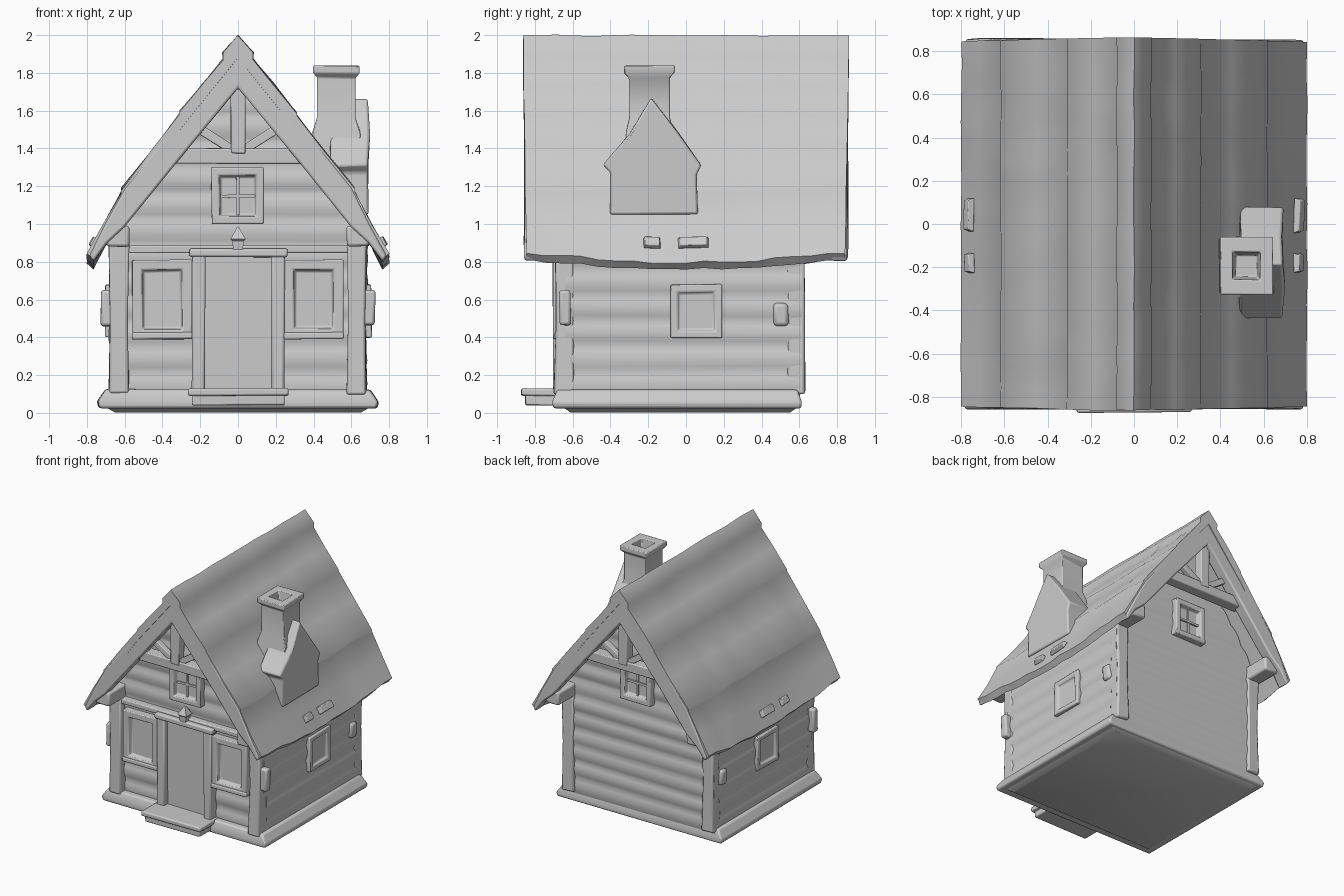
import bpy, bmesh, math
from mathutils import Vector, Matrix, noise

if "Cube" in bpy.data.objects:
    bpy.data.objects.remove(bpy.data.objects["Cube"])


def finish(name, bm, wobble=0.008, bevel=0.008, angle=40):
    # hand-carved unevenness, soft edges, smooth shading
    for v in bm.verts:
        v.co += noise.noise_vector(v.co * 5) * wobble
    bmesh.ops.recalc_face_normals(bm, faces=bm.faces)
    me = bpy.data.meshes.new(name)
    bm.to_mesh(me)
    bm.free()
    ob = bpy.data.objects.new(name, me)
    bpy.context.collection.objects.link(ob)
    bpy.ops.object.select_all(action='DESELECT')
    ob.select_set(True)
    bpy.context.view_layer.objects.active = ob
    bpy.ops.object.shade_smooth_by_angle(angle=math.radians(angle))
    if bevel:
        m = ob.modifiers.new("bevel", 'BEVEL')
        m.width, m.segments, m.limit_method = bevel, 2, 'ANGLE'
        m.angle_limit = math.radians(40)
    return ob


def skin(bm, rings):
    # join vertex loops into a closed solid
    loops = [[bm.verts.new(p) for p in r] for r in rings]
    n = len(loops[0])
    for a, b in zip(loops, loops[1:]):
        for i in range(n):
            j = (i + 1) % n
            bm.faces.new((a[i], a[j], b[j], b[i]))
    bm.faces.new(loops[0])
    bm.faces.new(loops[-1])


def stack(name, rings, mat=Matrix(), **kw):
    # rectangles (half x, half y, height) stacked upwards
    bm = bmesh.new()
    skin(bm, [[(-x, -y, z), (x, -y, z), (x, y, z), (-x, y, z)] for x, y, z in rings])
    bm.transform(mat)
    return finish(name, bm, **kw)


def prism(name, pts, axis, a, b, n=1, shape=None, **kw):
    # 2D profile extruded along x or y
    bm = bmesh.new()
    rings = []
    for i in range(n + 1):
        t = a + (b - a) * i / n
        rings.append([(u, t, v) if axis == 'y' else (t, u, v) for u, v in pts])
    skin(bm, rings)
    if shape:
        for v in bm.verts:
            shape(v.co)
    return finish(name, bm, **kw)


def box(name, x0, x1, y0, y1, z0, z1, **kw):
    return stack(name, [((x1 - x0) / 2, (y1 - y0) / 2, z0), ((x1 - x0) / 2, (y1 - y0) / 2, z1)],
                 Matrix.Translation(((x0 + x1) / 2, (y0 + y1) / 2, 0)), **kw)


def beam(name, p, q, r):
    p, q = Vector(p), Vector(q)
    mat = Matrix.Translation(p) @ (q - p).to_track_quat('Z', 'Y').to_matrix().to_4x4()
    return stack(name, [(r, r, 0), (r, r, (q - p).length)], mat, bevel=0.006, wobble=0.004)


def window(name, pos, turn, w, h, border, d, cross=False):
    mat = Matrix.Translation(pos) @ Matrix.Rotation(math.radians(turn), 4, 'Z') @ Matrix.Rotation(math.pi / 2, 4, 'X')
    w, h = w / 2, h / 2
    stack(name, [(w, h, -0.02), (w, h, d), (w - border, h - border, d),
                 (w - border - .012, h - border - .012, d * .45)], mat, bevel=0.007)
    if cross:
        stack(name + "_mullion", [(.008, h - border, d * .3), (.008, h - border, d * .6)], mat, bevel=0)
        stack(name + "_transom", [(w - border, .008, d * .3), (w - border, .008, d * .6)], mat, bevel=0)


def mirrored(half_out, half_in):
    left = [(-x, z) for x, z in reversed(half_out) if x > 0]
    left_in = [(-x, z) for x, z in half_in if x > 0]
    return left + half_out + list(reversed(half_in)) + left_in


# log walls with gables, following the roof underside
under = [(1.86, 0.0), (1.46, 0.31), (1.08, 0.58), (0.95, 0.672), (0.0, 0.672)]


def half_width(z):
    for (z1, w1), (z0, w0) in zip(under, under[1:]):
        if z >= z0:
            return w1 + (w0 - w1) * (z1 - z) / (z1 - z0)


rings = []
for i in range(66):
    z = 0.08 + 1.75 * i / 65
    bulge = 0.014 * abs(math.sin(math.pi * (z - 0.08) / 0.135)) - 0.004
    b = bulge if z < 0.95 else 0
    rings.append((half_width(z) + b, 0.616 + bulge, z))
stack("log_walls", rings, Matrix.Translation((0, -0.012, 0)), bevel=0, angle=60, wobble=0.012)

# footing and floor
stack("footing", [(.735, .655, .025), (.745, .66, .06), (.70, .635, .125)],
      Matrix.Translation((0, -.045, 0)), bevel=0.012)
stack("floor", [(.65, .58, 0.002), (.71, .63, .035)], Matrix.Translation((0, -.03, 0)), wobble=0)

# roof with soft overlapping courses and sagging eaves
outer = [(0, 2.0), (.08, 1.908), (.078, 1.87), (.19, 1.735), (.31, 1.588), (.31, 1.576),
         (.45, 1.395), (.617, 1.185), (.617, 1.17), (.71, 1.0), (.80, .845)]
inner = [(0, 1.88), (.31, 1.49), (.58, 1.12), (.70, .93), (.765, .81)]


def sag(c):
    k = min(1, max(0, (1.15 - c.z) / 0.3))
    c.z -= 0.05 * k * math.cos(c.y / 0.86 * math.pi / 2)
    c.y *= 1 - 0.025 * (2 - c.z) / 1.2
    if c.z < 1.9:
        c.z += 0.018 * noise.noise(Vector((c.x * 9, c.y * 6, 3)))


prism("roof", mirrored(outer, inner), 'y', -.865, .865, n=18, shape=sag, bevel=0, angle=65, wobble=0.006)

# both gable ends: barge boards and open truss
barge_out = [(0, 1.965), (.31, 1.56), (.6, 1.19), (.70, 1.0), (.785, .83)]
barge_in = [(0, 1.72), (.33, 1.32), (.6, .985), (.69, .90), (.765, .80)]
for s, end in ((-1, "front"), (1, "back")):
    prism(end + "_barge_board", mirrored(barge_out, barge_in), 'y', s * .76, s * .855, bevel=0.012)
    box(end + "_collar_beam", -.36, .36, s * .77 - .045, s * .77 + .045, 1.32, 1.40)
    box(end + "_king_post", -.04, .04, s * .78 - .04, s * .78 + .04, 1.37, 1.76)
    for m in (-1, 1):
        beam(end + "_strut", (m * .03, s * .78, 1.39), (m * .23, s * .78, 1.52), .024)
    window(end + "_attic_window", (0, s * .60 - .015, 1.15), 0 if s < 0 else 180, .28, .30, .04, .07, True)

# corner posts, wall plates, side windows
for m, side in ((-1, "left"), (1, "right")):
    for y in (-.645, .58):
        stack(side + "_corner_post", [(.052, .05, .1), (.045, .045, .5), (.055, .05, .97)],
              Matrix.Translation((m * .63, y, 0)), bevel=0.012, wobble=.012)
    box(side + "_wall_plate", m * .635 - .06, m * .635 + .06, -.84, .82, .88, .99, bevel=0.015)
    window(side + "_window", (m * .668, .055 if m > 0 else -.06, .54), m * 90, .27, .28, .035, .035)
    # log stubs at the wall ends
    box(side + "_log_stub", m * .68 - .045, m * .68 + .045, -.67, -.61, .46, .65, bevel=.015)
    box(side + "_log_stub_back", m * .66 - .04, m * .66 + .04, .46, .54, .46, .58, bevel=.02)
    # lifted shingles near the eaves
    for y, w in ((-.18, .045), (.04, .08)):
        mat = Matrix.Translation((m * .765, y, .905)) @ Matrix.Rotation(m * math.radians(62), 4, 'Y')
        stack(side + "_loose_shingle", [(.03, w, -.015), (.024, w * .85, .014)], mat, bevel=.004)

# front windows
for m in (-1, 1):
    window("front_window", (m * .40, -.625, .60), 0, .315, .42, .05, .065)
    box("window_sill", m * .40 - .16, m * .40 + .16, -.70, -.62, .39, .425)

# doorway
box("door", -.18, .18, -.66, -.60, .12, .85)
for m in (-1, 1):
    box("door_post", m * .21 - .035, m * .21 + .035, -.705, -.60, .10, .85, bevel=.012)
box("door_lintel", -.26, .26, -.715, -.60, .825, .87, bevel=.012)
box("tie_beam", -.60, .60, -.675, -.60, .845, .885)
box("upper_step", -.265, .265, -.87, -.60, .09, .13, bevel=.01)
box("lower_step", -.245, .245, -.85, -.60, .04, .095)

# lantern above the door
stack("lantern", [(.025, .025, .85), (.03, .03, .91), (.04, .04, .92), (.004, .004, .985)],
      Matrix.Translation((0, -.685, 0)), bevel=0, wobble=0)
box("lantern_bracket", -.012, .012, -.68, -.61, .92, .945, bevel=0)

# chimney shoulder, shaft and hollow cap
prism("chimney_shoulder", [(-.40, 1.05), (-.40, 1.27), (-.44, 1.31), (-.30, 1.48), (-.18, 1.67),
                           (-.05, 1.49), (.085, 1.31), (.06, 1.26), (.06, 1.05)], 'x', .49, .69,
      bevel=.012, wobble=.012)
stack("chimney", [(.135, .14, 1.25), (.125, .125, 1.49), (.102, .108, 1.56), (.102, .108, 1.775),
                  (.122, .133, 1.8), (.122, .133, 1.838), (.065, .065, 1.838), (.05, .05, 1.72)],
      Matrix.Translation((.52, -.193, 0)), bevel=.006, wobble=.004)
